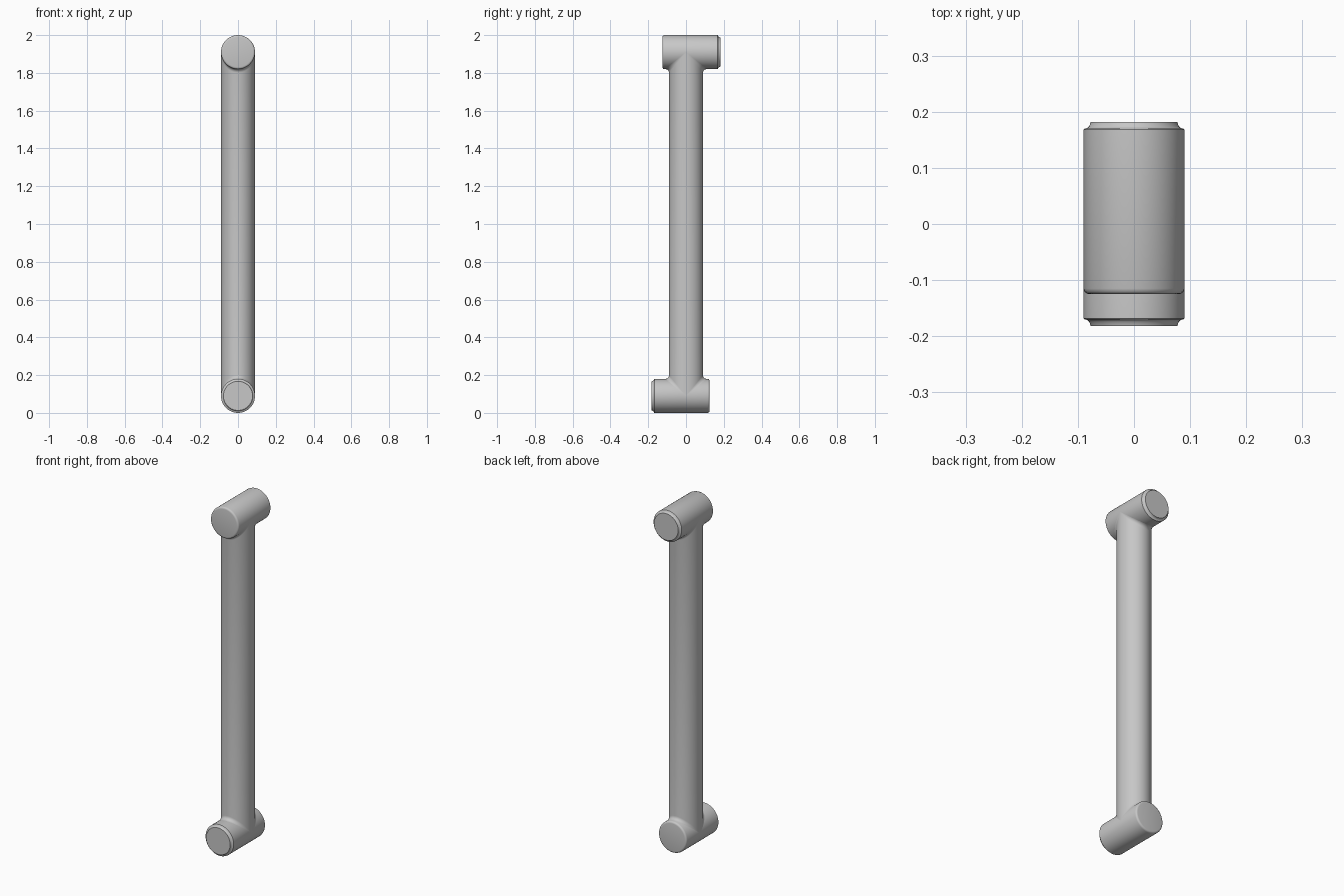
import bpy, bmesh
from math import sin, cos, pi, radians

RADIUS = 0.09        # shared by the post and both cross barrels
TOP_AXIS = 1.91      # height of the upper barrel axis
MID = 1.0            # height of the symmetry centre
FILLET = 0.02
SIDES = 64
ARC_STEPS = 5

if "Cube" in bpy.data.objects:
    bpy.data.objects.remove(bpy.data.objects["Cube"])

metal = bpy.data.materials.new("plain_grey")
metal.use_nodes = True
grey = (0.57, 0.57, 0.57, 1)
metal.diffuse_color = grey
metal.node_tree.nodes["Principled BSDF"].inputs["Base Color"].default_value = grey


def loft(name, rings, caps):
    """Skin a list of closed rings of points, optionally capping both ends."""
    bm = bmesh.new()
    loops = [[bm.verts.new(p) for p in ring] for ring in rings]
    for low, high in zip(loops, loops[1:]):
        for i in range(SIDES):
            j = (i + 1) % SIDES
            bm.faces.new((low[i], low[j], high[j], high[i]))
    if caps:
        bm.faces.new(loops[0])
        bm.faces.new(loops[-1])
    bmesh.ops.recalc_face_normals(bm, faces=bm.faces)
    mesh = bpy.data.meshes.new(name)
    bm.to_mesh(mesh)
    bm.free()
    mesh.materials.append(metal)
    obj = bpy.data.objects.new(name, mesh)
    bpy.context.collection.objects.link(obj)
    bpy.ops.object.select_all(action='DESELECT')
    obj.select_set(True)
    bpy.context.view_layer.objects.active = obj
    bpy.ops.object.shade_smooth_by_angle(angle=radians(35))
    return obj


ANGLES = [2 * pi * i / SIDES for i in range(SIDES)]

# Cross barrels: rounded plain end, and a stepped lip on the other end
profile = [(0.079, -0.125), (0.084, -0.124), (0.088, -0.121), (RADIUS, -0.115),
           (RADIUS, 0.168), (0.088, 0.17), (0.083, 0.171), (0.08, 0.174),
           (0.078, 0.179), (0.077, 0.182)]


def barrel(name, side):
    rings = [[(r * cos(a), side * y, MID + side * (TOP_AXIS - MID + r * sin(a)))
              for a in ANGLES] for r, y in profile]
    loft(name, rings, True)


barrel("upper_barrel", 1)
barrel("lower_barrel", -1)


# Post: mitred to the barrels, with a fillet that fades out at the sides
def post_ring(step, side):
    t = step / ARC_STEPS * pi / 2
    ring = []
    for a in ANGLES:
        s = sin(a)
        f = FILLET * abs(s)
        y = RADIUS * s + FILLET * s * (1 - cos(t))
        z = TOP_AXIS - RADIUS * abs(s) - f * (1 - sin(t))
        ring.append((RADIUS * cos(a), y, MID + side * (z - MID)))
    return ring


steps = range(ARC_STEPS + 1)
rings = [post_ring(k, -1) for k in reversed(steps)] + [post_ring(k, 1) for k in steps]
loft("post", rings, False)
